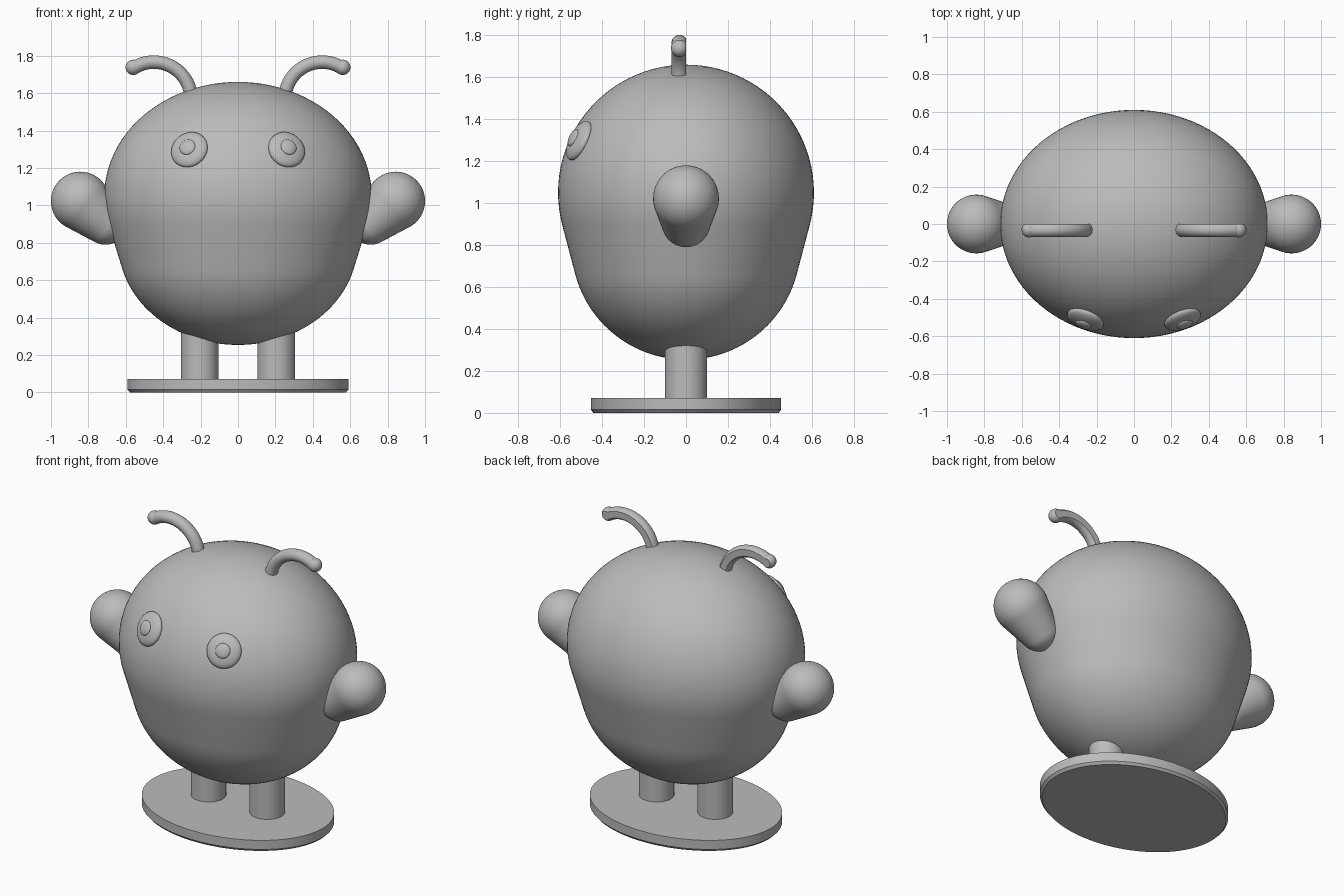
import bpy, bmesh, math
from mathutils import Vector, Matrix

if "Cube" in bpy.data.objects:
    bpy.data.objects.remove(bpy.data.objects["Cube"])

grey = bpy.data.materials.new("plain grey")
grey.diffuse_color = (0.5, 0.5, 0.5, 1)
grey.use_nodes = True
grey.node_tree.nodes["Principled BSDF"].inputs["Base Color"].default_value = grey.diffuse_color


def make(name, bm, angle=35):
    bmesh.ops.remove_doubles(bm, verts=bm.verts, dist=1e-5)
    bmesh.ops.recalc_face_normals(bm, faces=bm.faces)
    mesh = bpy.data.meshes.new(name)
    bm.to_mesh(mesh)
    bm.free()
    mesh.materials.append(grey)
    obj = bpy.data.objects.new(name, mesh)
    bpy.context.collection.objects.link(obj)
    bpy.ops.object.select_all(action='DESELECT')
    obj.select_set(True)
    bpy.context.view_layer.objects.active = obj
    bpy.ops.object.shade_smooth_by_angle(angle=math.radians(angle))
    return obj


def lathe(profile, matrix, segments=64):
    """Revolve (radius, height) points around z, then transform."""
    bm = bmesh.new()
    verts = [bm.verts.new((r, 0, z)) for r, z in profile]
    edges = [bm.edges.new(p) for p in zip(verts, verts[1:])]
    bmesh.ops.spin(bm, geom=verts + edges, cent=(0, 0, 0), axis=(0, 0, 1),
                   angle=math.tau, steps=segments, use_merge=True)
    bmesh.ops.transform(bm, matrix=matrix, verts=bm.verts)
    return bm


def tapered_capsule(r_low, r_high, dist, steps=22):
    """Profile of a small ball at 0 blended into a larger ball at dist."""
    t = -math.asin((r_high - r_low) / dist)
    pts = []
    for r, c, a, b in ((r_low, 0, -math.pi / 2, t), (r_high, dist, t, math.pi / 2)):
        for i in range(steps + 1):
            q = a + (b - a) * i / steps
            pts.append((max(0, r * math.cos(q)), c + r * math.sin(q)))
    return pts


def aim(pos, direction):
    return Matrix.Translation(pos) @ Vector(direction).to_track_quat('Z', 'Y').to_matrix().to_4x4()


# Egg-shaped body, wider than deep
make("body", lathe(tapered_capsule(0.546, 0.61, 0.25, 28),
                   Matrix.Translation((0, 0, 0.80)) @ Matrix.Diagonal((1.172, 1, 1, 1)), 96))

# Oval base with a small chamfer underneath
make("base", lathe([(0, 0), (0.975, 0), (1, 0.015), (1, 0.072), (0, 0.072)],
                   Matrix.Diagonal((0.592, 0.453, 1, 1)), 96), 25)


def antenna(side):
    """Curved round rod and ball tip, with the back sliced flat."""
    bm = bmesh.new()
    rings = []
    for i in range(25):
        a = math.radians(-12 + 136 * i / 24)
        ring = []
        for j in range(24):
            b = math.tau * j / 24
            r = 0.2 + 0.036 * math.cos(b)
            ring.append(bm.verts.new((0.45 - r * math.cos(a), -0.031 + 0.038 * math.sin(b),
                                      1.566 + r * math.sin(a))))
        rings.append(ring)
    for p, q in zip(rings, rings[1:]):
        for j in range(24):
            k = (j + 1) % 24
            bm.faces.new((p[j], p[k], q[k], q[j]))
    bm.faces.new(rings[0])
    bm.faces.new(rings[-1])
    bmesh.ops.create_uvsphere(bm, u_segments=24, v_segments=16, radius=0.041,
                              matrix=Matrix.Translation((0.56, -0.031, 1.738)))
    cut = bmesh.ops.bisect_plane(bm, geom=bm.verts[:] + bm.edges[:] + bm.faces[:],
                                 plane_co=(0, 0, 0), plane_no=(0, 1, 0), clear_outer=True)
    bmesh.ops.holes_fill(bm, edges=[e for e in bm.edges if e.is_boundary])
    bmesh.ops.scale(bm, vec=(side, 1, 1), verts=bm.verts)
    return bm


for side, label in ((-1, "left"), (1, "right")):
    # Leg post
    make(label + "_leg", lathe([(0, 0.06), (0.101, 0.06), (0.101, 0.45), (0, 0.45)],
                               Matrix.Translation((side * 0.205, 0, 0)), 48))
    # Stubby arm, fat at the hand
    low, high = Vector((side * 0.71, 0, 0.905)), Vector((side * 0.843, 0, 1.023))
    make(label + "_arm", lathe(tapered_capsule(0.115, 0.157, (high - low).length),
                               aim(low, high - low), 48))
    # Flattened eye with a raised pupil, facing along the body surface
    normal = Vector((side * 0.317, -0.85, 0.417)).normalized()
    centre = Vector((side * 0.26, -0.51, 1.298))
    for part, lift, radius, thick in (("eye", 0, 0.102, 0.036), ("pupil", 0.032, 0.044, 0.016)):
        bm = bmesh.new()
        bmesh.ops.create_uvsphere(bm, u_segments=40, v_segments=20, radius=1,
                                  matrix=aim(centre + normal * lift, normal)
                                  @ Matrix.Diagonal((radius, radius, thick, 1)))
        make(label + "_" + part, bm, 60)
    make(label + "_antenna", antenna(side))
